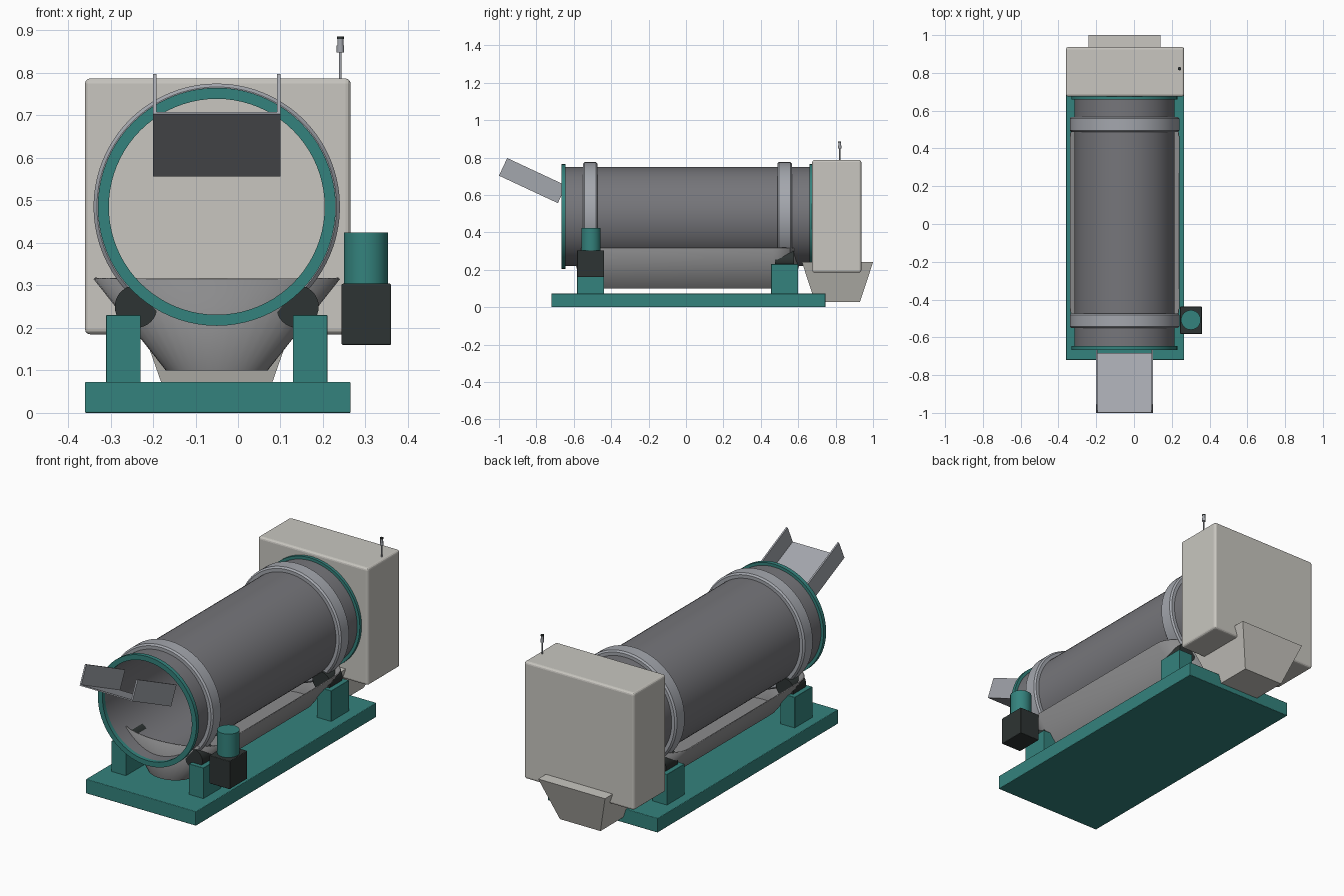
import bpy, bmesh, math
from mathutils import Matrix, Vector

cube = bpy.data.objects.get("Cube")
if cube:
    bpy.data.objects.remove(cube, do_unlink=True)

CX, CZ = -0.05, 0.485      # drum axis


def material(name, rgb):
    m = bpy.data.materials.new(name)
    m.use_nodes = True
    m.diffuse_color = (*rgb, 1)
    m.node_tree.nodes["Principled BSDF"].inputs["Base Color"].default_value = (*rgb, 1)
    return m


TEAL = material("teal paint", (0.034, 0.225, 0.205))
CREAM = material("warm light grey", (0.58, 0.565, 0.525))
DRUM = material("drum grey", (0.18, 0.18, 0.195))
STEEL = material("bright steel", (0.37, 0.385, 0.42))
TROUGH = material("trough grey", (0.26, 0.26, 0.265))
DARK = material("dark charcoal", (0.027, 0.034, 0.033))


def finish(name, bm, mat, bevel=0.0, smooth=False):
    bmesh.ops.recalc_face_normals(bm, faces=bm.faces[:])
    mesh = bpy.data.meshes.new(name)
    bm.to_mesh(mesh)
    bm.free()
    ob = bpy.data.objects.new(name, mesh)
    bpy.context.collection.objects.link(ob)
    mesh.materials.append(mat)
    if bevel:
        mod = ob.modifiers.new("edge", "BEVEL")
        mod.width, mod.segments, mod.limit_method = bevel, 3, "ANGLE"
    if smooth:
        bpy.ops.object.select_all(action="DESELECT")
        ob.select_set(True)
        bpy.context.view_layer.objects.active = ob
        bpy.ops.object.shade_smooth_by_angle(angle=math.radians(35))
    return ob


def box(name, x, y, z, mat, bevel=0.0):
    bm = bmesh.new()
    bmesh.ops.create_cube(bm, size=1)
    for v in bm.verts:
        v.co = [(lo + hi) / 2 + c * (hi - lo) for c, (lo, hi) in zip(v.co, (x, y, z))]
    return finish(name, bm, mat, bevel)


def cylinder(name, centre, radius, length, mat, along_y=False, sides=32):
    bm = bmesh.new()
    turn = Matrix.Rotation(math.pi / 2, 4, "X") if along_y else Matrix()
    bmesh.ops.create_cone(bm, cap_ends=True, segments=sides, radius1=radius, radius2=radius,
                          depth=length, matrix=Matrix.Translation(centre) @ turn)
    return finish(name, bm, mat, smooth=True)


def ring(name, r_in, r_out, y0, y1, mat, chamfer=0.0):
    """Lathe a rectangular section around the drum axis."""
    c = chamfer
    section = [(r_in, y0), (r_out - c, y0), (r_out, y0 + c),
               (r_out, y1 - c), (r_out - c, y1), (r_in, y1)]
    bm = bmesh.new()
    verts = [bm.verts.new((CX + r, y, CZ)) for r, y in section]
    edges = [bm.edges.new((verts[i], verts[i - 1])) for i in range(len(verts))]
    bmesh.ops.spin(bm, geom=verts + edges, cent=(CX, 0, CZ), axis=(0, 1, 0),
                   angle=math.tau, steps=80)
    bmesh.ops.remove_doubles(bm, verts=bm.verts[:], dist=1e-5)
    bmesh.ops.dissolve_degenerate(bm, edges=bm.edges[:], dist=1e-5)
    return finish(name, bm, mat, smooth=True)


def loft(name, lower, upper, mat, lid=True, smooth=False):
    bm = bmesh.new()
    a = [bm.verts.new(p) for p in lower]
    b = [bm.verts.new(p) for p in upper]
    for i in range(len(a)):
        bm.faces.new((a[i - 1], a[i], b[i], b[i - 1]))
    bm.faces.new(a)
    if lid:
        bm.faces.new(b)
    return finish(name, bm, mat, smooth=smooth)


# Base and roller supports
box("base_plate", (-0.36, 0.265), (-0.72, 0.745), (0, 0.073), TEAL, 0.003)
for y, end in ((-0.51, "front"), (0.527, "rear")):
    for s, side in ((-1, "right"), (1, "left")):
        x = CX + s * 0.22
        box(f"{end}_{side}_post", (x - 0.041, x + 0.041), (y - 0.072, y + 0.072),
            (0.07, 0.23), TEAL, 0.002)
        cylinder(f"{end}_{side}_roller", (CX + s * 0.19, y, 0.25), 0.05, 0.1, DARK, True)

# Rotating drum with end flanges and tyres
ring("drum_shell", 0.255, 0.265, -0.655, 0.672, DRUM)
ring("front_flange", 0.254, 0.28, -0.666, -0.645, TEAL)
ring("rear_flange", 0.254, 0.28, 0.66, 0.677, TEAL)
for y, end in ((-0.512, "front"), (0.527, "rear")):
    ring(f"{end}_tyre", 0.26, 0.29, y - 0.039, y + 0.039, STEEL, 0.008)


# Collecting trough with rounded ends
def outline(half_x, straight, end, z, n=20):
    pts = []
    for s in (1, -1):
        for i in range(n + 1):
            a = math.pi * i / n
            pts.append((CX + s * half_x * math.cos(a),
                        0.008 + s * (straight + end * math.sin(a)), z))
    return pts


trough = loft("trough", outline(0.12, 0.465, 0.105, 0.1), outline(0.29, 0.455, 0.16, 0.315),
              TROUGH, lid=False, smooth=True)
wall = trough.modifiers.new("wall", "SOLIDIFY")
wall.thickness, wall.offset = 0.005, -1

# Drive motor
box("motor_gearbox", (0.244, 0.36), (-0.582, -0.438), (0.16, 0.304), DARK, 0.003)
cylinder("motor_body", (0.301, -0.508, 0.362), 0.052, 0.124, TEAL, sides=48)

# Rear housing and discharge hopper
box("rear_housing", (-0.36, 0.265), (0.675, 0.937), (0.185, 0.787), CREAM, 0.012)


def rect(x0, x1, y0, y1, z):
    return [(x0, y0, z), (x1, y0, z), (x1, y1, z), (x0, y1, z)]


loft("discharge_hopper", rect(-0.165, 0.065, 0.69, 0.93, 0.027),
     rect(-0.24, 0.14, 0.62, 1.0, 0.24), CREAM)

# Sensor mast on the housing
for part, z0, z1, r, mat in (("pole", 0.78, 0.85, 0.003, STEEL), ("lamp", 0.848, 0.864, 0.009, STEEL),
                             ("sleeve", 0.864, 0.88, 0.007, STEEL), ("cap", 0.88, 0.886, 0.008, DARK)):
    cylinder(f"mast_{part}", (0.241, 0.822, (z0 + z1) / 2), r, z1 - z0, mat, sides=16)

# Inclined feed chute: floor and two side walls
start = Vector((0, -1.0, 0.703))
along = Vector((0, 0.315, -0.147))
tilt = Matrix.Translation(start) @ Matrix.Rotation(math.atan2(along.z, along.y), 4, "X")
length = along.length
for part, x, z in (("floor", (-0.2, 0.1), (0, 0.006)),
                   ("right_wall", (-0.2, -0.192), (0, 0.104)),
                   ("left_wall", (0.092, 0.1), (0, 0.104))):
    ob = box(f"chute_{part}", x, (0, length), z, STEEL)
    ob.data.transform(tilt)
